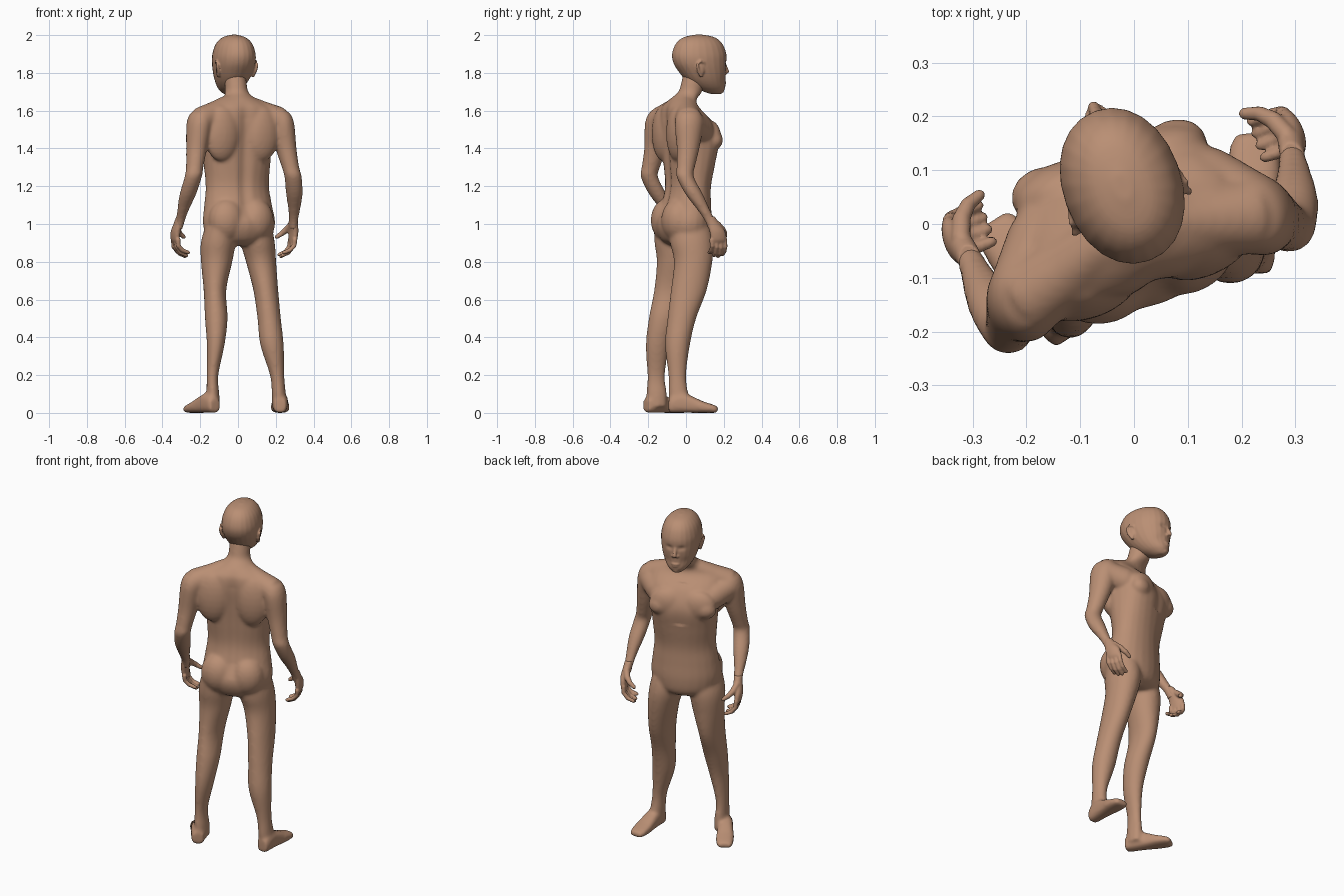
import bpy, bmesh, math
from mathutils import Vector, Matrix

if "Cube" in bpy.data.objects:
    bpy.data.objects.remove(bpy.data.objects["Cube"], do_unlink=True)

skin = bpy.data.materials.new("warm_skin")
skin.use_nodes = True
skin.diffuse_color = (0.49, 0.275, 0.175, 1)
skin.node_tree.nodes["Principled BSDF"].inputs["Base Color"].default_value = skin.diffuse_color
skin.node_tree.nodes["Principled BSDF"].inputs["Roughness"].default_value = 0.8

SIDES = 24
TURN = math.radians(20)
BODY = Matrix.Translation((-0.01, 0, 0)) @ Matrix.Rotation(TURN, 4, "Z")
HEAD = Matrix.Translation((-0.022, 0.072, 0)) @ Matrix.Rotation(TURN, 4, "Z")
WORLD = Matrix.Identity(4)
MIRROR = Matrix.Scale(-1, 4, (1, 0, 0))
# The left forearm swings a little further in and forward
SWING = {"right": Vector((0, 0, 0)), "left": Vector((-0.03, 0.026, 0))}
FRAMES = {"right": BODY, "left": BODY @ MIRROR}


def power(v, p):
    return math.copysign(abs(v) ** p, v)


def loft(bm, rings, frame):
    """Closed skin over rings of (centre, half axis, half axis, squareness)."""
    loops = []
    for c, ax, ay, sq in rings:
        loop = []
        for i in range(SIDES):
            t = 2 * math.pi * i / SIDES
            p = c + ax * power(math.cos(t), 2 / sq) + ay * power(math.sin(t), 2 / sq)
            loop.append(bm.verts.new(frame @ p))
        loops.append(loop)
    faces = [bm.faces.new(loops[0][::-1]), bm.faces.new(loops[-1])]
    for a, b in zip(loops, loops[1:]):
        for i in range(SIDES):
            j = (i + 1) % SIDES
            faces.append(bm.faces.new((a[i], a[j], b[j], b[i])))
    bmesh.ops.recalc_face_normals(bm, faces=faces)


def refine(rows, steps=5):
    """Smooth in-between rows through the given ones."""
    out = []
    for k in range(len(rows) - 1):
        quad = [rows[max(k - 1, 0)], rows[k], rows[k + 1], rows[min(k + 2, len(rows) - 1)]]
        for s in range(steps):
            t = s / steps
            out.append([b + t * ((c - a) / 2 + t * (a - 2.5 * b + 2 * c - d / 2
                                                    + t * (1.5 * (b - c) + (d - a) / 2)))
                        for a, b, c, d in zip(*quad)])
    return out + [rows[-1]]


def stack(bm, rows, frame):
    """Level rings: x, y, z, half width, half depth, optional squareness."""
    full = refine([tuple(r) + (2,) * (6 - len(r)) for r in rows])
    loft(bm, [(Vector(r[:3]), Vector((r[3], 0, 0)), Vector((0, r[4], 0)), r[5])
              for r in full], frame)


def tube(bm, points, radii, frame):
    """Round tube along a path, closed with small rounded ends."""
    pts = [Vector(p) for p in points]
    d0, d1 = (pts[0] - pts[1]).normalized(), (pts[-1] - pts[-2]).normalized()
    pts = [pts[0] + d0 * radii[0] * 0.7] + pts + [pts[-1] + d1 * radii[-1] * 0.7]
    radii = [radii[0] * 0.5] + list(radii) + [radii[-1] * 0.5]
    rings = []
    for i, p in enumerate(pts):
        d = (pts[min(i + 1, len(pts) - 1)] - pts[max(i - 1, 0)]).normalized()
        side = d.cross(Vector((0.3, 0.8, 0.5))).normalized()
        rings.append((p, side * radii[i], d.cross(side) * radii[i], 2))
    loft(bm, rings, frame)


def ball(bm, centre, radii, frame):
    m = frame @ Matrix.Translation(centre) @ Matrix.Diagonal((*radii, 1))
    bmesh.ops.create_uvsphere(bm, u_segments=20, v_segments=12, radius=1, matrix=m)


def finish(bm, name, voxel, smooth, sculpt=None):
    """Fuse the overlapping volumes into one smooth skin."""
    mesh = bpy.data.meshes.new(name)
    bm.to_mesh(mesh)
    bm.free()
    obj = bpy.data.objects.new(name, mesh)
    bpy.context.collection.objects.link(obj)
    fuse = obj.modifiers.new("fuse", "REMESH")
    fuse.mode, fuse.voxel_size = "VOXEL", voxel
    soften = obj.modifiers.new("soften", "SMOOTH")
    soften.factor, soften.iterations = 0.5, smooth
    deps = bpy.context.evaluated_depsgraph_get()
    obj.data = bpy.data.meshes.new_from_object(obj.evaluated_get(deps))
    obj.modifiers.clear()
    obj.data.name = name
    obj.data.materials.clear()
    obj.data.materials.append(skin)
    if sculpt:
        for v in obj.data.vertices:
            v.co = sculpt(v.co)
    for poly in obj.data.polygons:
        poly.use_smooth = True


def bump(d, r):
    return math.exp(-(d / r) ** 2)


# Torso with neck
bm = bmesh.new()
torso = [(-.01, .08, .07), (-.012, .165, .122), (-.018, .197, .142), (-.003, .186, .124),
         (.008, .174, .113), (.015, .18, .125, 2.3), (.018, .188, .137, 2.6),
         (-.005, .2, .122, 2.4), (-.035, .19, .085, 2.2), (-.03, .135, .07),
         (-.01, .085, .066), (.02, .062, .063), (.035, .058, .062), (.045, .055, .06)]
heights = (.885, .92, 1.0, 1.1, 1.2, 1.32, 1.44, 1.54, 1.61, 1.645, 1.67, 1.7, 1.75, 1.8)
stack(bm, [(.01, t[0], z, *t[1:]) for t, z in zip(torso, heights)], BODY)

# Paired chest, shoulder blades, seat, shoulders and arms
arm = [(.215, -.062, 1.6, .035, .045), (.224, -.063, 1.585, .053, .063),
       (.232, -.066, 1.53, .066, .078), (.252, -.08, 1.4, .055, .061),
       (.27, -.1, 1.3, .046, .049), (.282, -.107, 1.25, .046, .046),
       (.304, -.066, 1.16, .044, .047), (.32, -.02, 1.08, .032, .035),
       (.329, .014, 1.02, .024, .029), (.333, .035, .97, .02, .03)]
for side, frame in FRAMES.items():
    ball(bm, (.09, .1, 1.46), (.1, .054, .09), frame)
    ball(bm, (.13, .105, 1.445), (.062, .052, .055), frame)
    ball(bm, (.11, -.085, 1.48), (.1, .058, .15), frame)
    ball(bm, (.08, -.075, 1.02), (.1, .088, .115), frame)
    tube(bm, [(.05, -.015, 1.635), (.13, -.04, 1.59), (.215, -.063, 1.55)],
         (.05, .062, .072), frame)
    tube(bm, [(.1, .06, 1.47), (.16, .015, 1.5), (.22, -.05, 1.53)],
         (.075, .075, .07), frame)
    bent = []
    for x, y, z, a, b in arm:
        s = SWING[side] * max(0, min(1, (1.27 - z) / .25))
        bent.append((x + s.x, y + s.y, z, a, b))
    stack(bm, bent, frame)

# Legs, each in its own stance
right_leg = [(.1, .02, .98, .08, .11), (.105, .03, .9, .09, .115), (.122, .038, .8, .08, .102),
             (.147, .015, .65, .066, .095), (.165, -.022, .5, .062, .076),
             (.18, -.045, .36, .062, .066), (.207, -.046, .2, .038, .047),
             (.216, -.04, .1, .037, .052), (.217, -.035, .03, .037, .052)]
left_leg = [(-.095, -.06, .98, .08, .11), (-.105, -.055, .9, .092, .112),
            (-.113, -.055, .8, .083, .1), (-.122, -.075, .65, .06, .094),
            (-.115, -.12, .5, .06, .077), (-.118, -.15, .36, .047, .063),
            (-.135, -.158, .2, .031, .047), (-.133, -.155, .1, .034, .054),
            (-.133, -.155, .03, .036, .054)]
stack(bm, right_leg, WORLD)
stack(bm, left_leg, WORLD)

# Feet: distance from heel, half width, half height
foot = [(0, .03, .038), (.02, .038, .047), (.07, .041, .054), (.12, .044, .045),
        (.18, .05, .031), (.235, .047, .022), (.262, .034, .017)]
for heel, turn in (((.223, -.092, 0), 0), ((-.12, -.212, 0), .58)):
    frame = Matrix.Translation(heel) @ Matrix.Rotation(turn, 4, "Z")
    loft(bm, [(Vector((0, s, h)), Vector((w, 0, 0)), Vector((0, 0, h)), 2.8)
              for s, w, h in foot], frame)


def shape_body(co):
    # Spine furrow and the dip between the chest muscles
    p = BODY.inverted() @ co
    if 1.02 < p.z < 1.66:
        fade = min(1, (p.z - 1.02) / .08, (1.66 - p.z) / .1)
        if p.y < -.03:
            p.y += .012 * fade * bump(p.x - .01, .03)
        elif p.z > 1.35 and p.y > .08:
            p.y -= .006 * fade * bump(p.x - .005, .03)
    return BODY @ p


finish(bm, "body", 0.009, 9, shape_body)

# Hands: palm, four curled fingers, thumb
for side, base in FRAMES.items():
    frame = base @ Matrix.Translation(SWING[side] + Vector((0, .008, 0)))
    bm = bmesh.new()
    stack(bm, [(.329, .006, 1.04, .022, .027), (.334, .026, 1.0, .024, .034),
               (.342, .044, .96, .023, .043), (.342, .053, .92, .019, .044),
               (.338, .054, .9, .013, .038)], frame)
    for i, length in enumerate((.9, 1.0, .95, .78)):
        y = .09 - .024 * i
        tube(bm, [(.34, y - .004, .92), (.336, y, .92 - .045 * length),
                  (.314, y + .003, .92 - .075 * length),
                  (.278, y + .004, .92 - .092 * length)],
             (.0135, .0125, .0115, .01), frame)
    tube(bm, [(.333, .045, 1.0), (.318, .082, .97), (.298, .102, .95), (.27, .112, .93)],
         (.018, .017, .014, .011), frame)
    finish(bm, side + "_hand", 0.005, 2)

# Head: offset, half width, half depth up the skull
bm = bmesh.new()
skull = [(.093, .018, .025), (.082, .036, .046), (.06, .062, .08),
         (.037, .084, .104), (.018, .1, .125), (.003, .109, .143),
         (-.002, .108, .147), (-.003, .091, .127), (-.003, .058, .088), (-.003, .015, .025)]
levels = (1.688, 1.697, 1.72, 1.755, 1.8, 1.85, 1.9, 1.953, 1.987, 2.002)
stack(bm, [(0, s[0], z, *s[1:], 2.1) for s, z in zip(skull, levels)], HEAD)

# Nose, lips and chin
tube(bm, [(0, .138, 1.855), (0, .146, 1.83), (0, .156, 1.805)], (.008, .01, .011), HEAD)
ball(bm, (0, .134, 1.75), (.026, .014, .007), HEAD)
ball(bm, (0, .133, 1.737), (.022, .013, .007), HEAD)
ball(bm, (0, .114, 1.708), (.024, .024, .018), HEAD)

# Paired brow, eyelids, nostrils and ears
for frame in (HEAD, HEAD @ MIRROR):
    tube(bm, [(.018, .136, 1.868), (.045, .126, 1.873), (.07, .102, 1.866)],
         (.006, .007, .006), frame)
    ball(bm, (.036, .118, 1.843), (.019, .016, .011), frame)
    ball(bm, (.011, .142, 1.8), (.01, .013, .008), frame)
    ball(bm, (.1, -.03, 1.82), (.009, .022, .036), frame)
    tube(bm, [(.1, -.01, 1.835), (.106, -.014, 1.855), (.112, -.035, 1.862),
              (.113, -.054, 1.845), (.108, -.048, 1.815), (.098, -.026, 1.782)],
         (.006, .007, .007, .007, .007, .008), frame)


def shape_head(co):
    # Eye sockets and hollow cheeks
    p = HEAD.inverted() @ co
    if p.y > .05:
        side = abs(p.x)
        p.y -= .007 * bump(side - .034, .02) * bump(p.z - 1.848, .014)
        p.y -= .005 * bump(side - .05, .022) * bump(p.z - 1.765, .025)
    return HEAD @ p


finish(bm, "head", 0.005, 3, shape_head)
